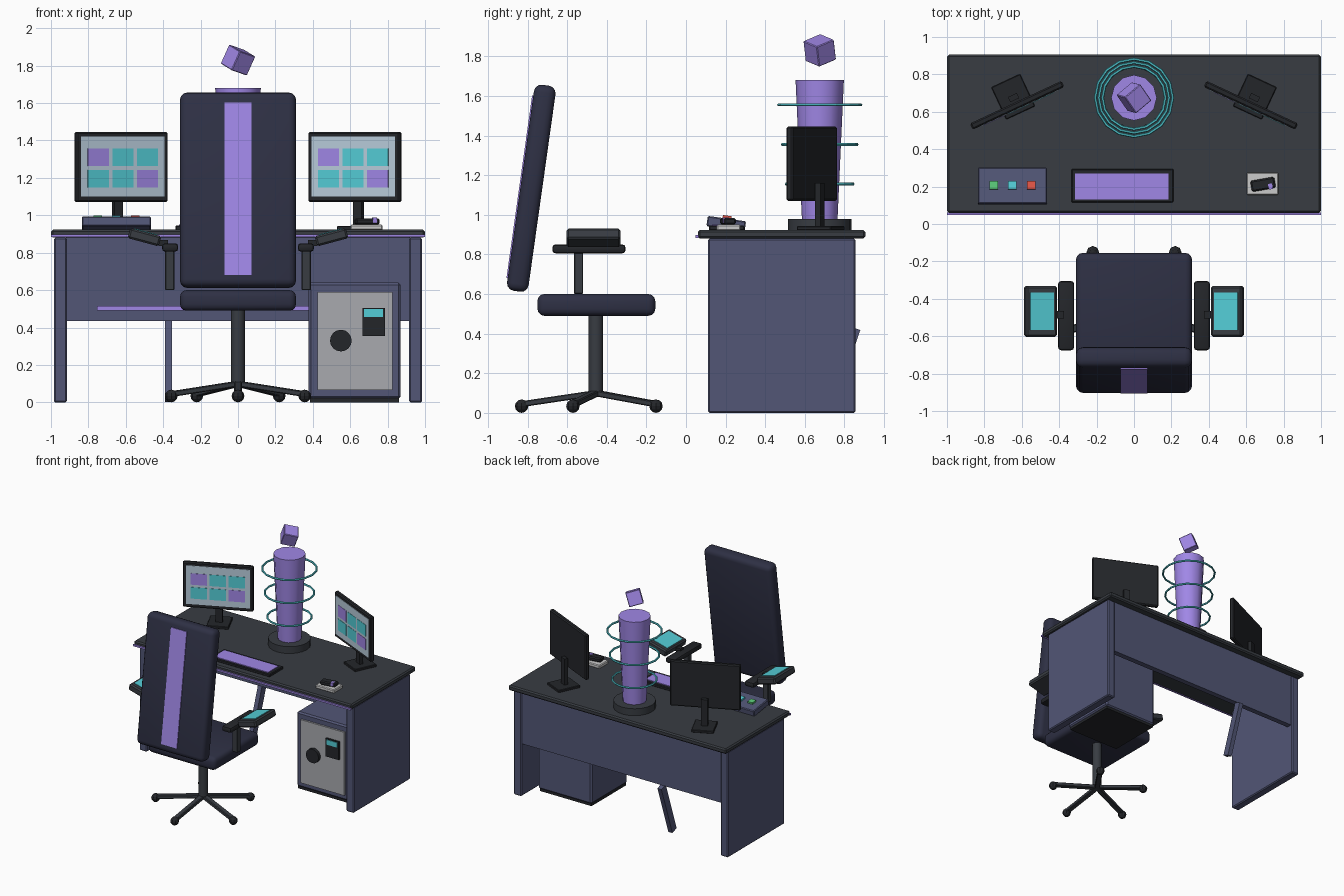
import bpy, bmesh
from math import radians, sin, cos, pi
from mathutils import Matrix, Vector, Euler

if "Cube" in bpy.data.objects:
    bpy.data.objects.remove(bpy.data.objects["Cube"])


def material(name, r, g, b):
    m = bpy.data.materials.new(name)
    lin = [(c / 255 / 12.92 if c < 11 else ((c / 255 + 0.055) / 1.055) ** 2.4) for c in (r, g, b)]
    m.diffuse_color = (*lin, 1)
    m.use_nodes = True
    m.node_tree.nodes["Principled BSDF"].inputs["Base Color"].default_value = m.diffuse_color
    return m


NAVY = material("navy", 46, 48, 68)
SLATE = material("slate", 82, 86, 118)
DARK = material("dark", 56, 60, 66)
BLACK = material("black", 36, 38, 42)
PURPLE = material("purple", 160, 135, 230)
TEAL = material("teal", 84, 205, 215)
GLASS = material("glass", 185, 205, 220)
STEEL = material("steel", 168, 170, 175)
WHITE = material("white", 225, 225, 225)
GREEN = material("green", 90, 200, 120)
RED = material("red", 225, 85, 70)


def finish(bm, name, mat, world, smooth=False):
    me = bpy.data.meshes.new(name)
    bm.to_mesh(me)
    bm.free()
    me.materials.append(mat)
    ob = bpy.data.objects.new(name, me)
    bpy.context.collection.objects.link(ob)
    ob.matrix_world = world
    if smooth:
        bpy.ops.object.select_all(action='DESELECT')
        ob.select_set(True)
        bpy.context.view_layer.objects.active = ob
        bpy.ops.object.shade_smooth_by_angle(angle=radians(40))
    return ob


def place(loc, rot, parent):
    return parent @ Matrix.Translation(loc) @ Euler([radians(a) for a in rot]).to_matrix().to_4x4()


def box(name, loc, size, mat, bevel=0.0, seg=1, rot=(0, 0, 0), parent=Matrix(), smooth=False):
    bm = bmesh.new()
    bmesh.ops.create_cube(bm, size=1)
    bmesh.ops.scale(bm, vec=size, verts=bm.verts)
    if bevel:
        bmesh.ops.bevel(bm, geom=bm.edges[:], offset=bevel, segments=seg, profile=0.5, affect='EDGES')
    return finish(bm, name, mat, place(loc, rot, parent), smooth)


def span(name, lo, hi, mat, **kw):
    lo, hi = Vector(lo), Vector(hi)
    return box(name, (lo + hi) / 2, hi - lo, mat, **kw)


def cone(name, loc, r1, r2, depth, mat, n=16, rot=(0, 0, 0), smooth=True):
    bm = bmesh.new()
    bmesh.ops.create_cone(bm, cap_ends=True, segments=n, radius1=r1, radius2=r2, depth=depth)
    return finish(bm, name, mat, place(loc, rot, Matrix()), smooth)


# desk
span("desk_top", (-1, 0.06, 0.88), (1, 0.905, 0.923), DARK, bevel=0.01)
span("desk_edge_trim", (-1, 0.048, 0.883), (1, 0.062, 0.897), PURPLE)
for s, side in ((-1, "left"), (1, "right")):
    box(f"{side}_side_panel", (0.95 * s, 0.483, 0.44), (0.07, 0.745, 0.88), SLATE, bevel=0.008)
span("modesty_panel", (-0.92, 0.80, 0.435), (0.92, 0.845, 0.88), SLATE)
span("panel_light_strip", (-0.755, 0.788, 0.49), (0.755, 0.802, 0.515), PURPLE)
box("desk_brace", (-0.372, 0.78, 0.22), (0.037, 0.06, 0.44), SLATE, rot=(-19, 0, 0))

# safe under the desk
span("safe_base", (0.385, 0.24, 0), (0.86, 0.69, 0.025), BLACK)
span("safe_body", (0.378, 0.23, 0.02), (0.87, 0.70, 0.64), SLATE, bevel=0.012)
span("safe_door", (0.425, 0.215, 0.065), (0.825, 0.24, 0.59), STEEL)
cone("safe_dial", (0.55, 0.203, 0.33), 0.058, 0.058, 0.03, BLACK, rot=(90, 0, 0))
span("safe_keypad", (0.665, 0.20, 0.355), (0.785, 0.22, 0.505), BLACK)
span("safe_display", (0.675, 0.195, 0.457), (0.775, 0.205, 0.498), TEAL)

# monitors turned toward the chair
for s, side in ((-1, "left"), (1, "right")):
    M = Matrix.Translation((0.625 * s, 0.635, 0)) @ Matrix.Rotation(radians(-25 * s), 4, 'Z')
    box(f"{side}_monitor_frame", (0, 0, 1.258), (0.54, 0.036, 0.375), BLACK, bevel=0.008, parent=M)
    box(f"{side}_monitor_screen", (0, -0.018, 1.26), (0.49, 0.006, 0.32), GLASS, parent=M)
    for row, z in enumerate((1.31, 1.195)):
        for col in range(3):
            tint = PURPLE if (row, col) in ((0, 0), (1, 2)) else TEAL
            box(f"{side}_screen_tile_{row}_{col}", ((col - 1) * 0.145, -0.021, z),
                (0.124, 0.005, 0.094), tint, parent=M)
    box(f"{side}_monitor_post", (0, 0.045, 1.04), (0.052, 0.03, 0.24), BLACK, parent=M)
    box(f"{side}_monitor_foot", (0, 0.05, 0.932), (0.17, 0.19, 0.022), BLACK, bevel=0.004, parent=M)

# projector with tapered beam, rings and floating cube
PX = (0, 0.675)
cone("projector_base", (*PX, 0.95), 0.16, 0.16, 0.06, DARK, n=20)
cone("projector_beam", (*PX, 1.33), 0.09, 0.122, 0.70, PURPLE, n=12)
for i, (z, r) in enumerate(((1.155, 0.168), (1.355, 0.188), (1.555, 0.207))):
    bpy.ops.mesh.primitive_torus_add(location=(*PX, z), major_radius=r, minor_radius=0.008,
                                     major_segments=16, minor_segments=6)
    ring = bpy.context.object
    ring.name = f"projector_ring_{i + 1}"
    ring.data.materials.append(TEAL)
box("floating_cube", (*PX, 1.83), (0.112,) * 3, PURPLE, bevel=0.004, rot=(20, 15, 40))

# keyboard
span("keyboard_frame", (-0.335, 0.115, 0.92), (0.21, 0.295, 0.945), BLACK, bevel=0.005)
span("keyboard_panel", (-0.315, 0.13, 0.94), (0.185, 0.27, 0.951), PURPLE)

# control box with three buttons
C = place((-0.65, 0.203, 0.955), (-8, 0, 0), Matrix())
box("control_box", (0, 0, 0), (0.37, 0.195, 0.052), SLATE, bevel=0.006, parent=C)
for i, tint in enumerate((GREEN, TEAL, RED)):
    box(f"control_button_{i + 1}", ((i - 1) * 0.1, 0, 0.031), (0.045, 0.045, 0.02), tint, parent=C)

# pad with a small handset on it
span("handset_pad", (0.602, 0.155, 0.92), (0.772, 0.275, 0.95), WHITE, bevel=0.006)
H = place((0.69, 0.212, 0.967), (0, 0, 10), Matrix())
box("handset", (0, 0, 0), (0.13, 0.06, 0.034), BLACK, bevel=0.008, parent=H)
box("handset_key", (0.037, -0.018, 0.006), (0.022, 0.03, 0.028), PURPLE, parent=H)

# chair seat and reclined back
span("chair_seat", (-0.31, -0.75, 0.49), (0.31, -0.155, 0.60), NAVY, bevel=0.035, seg=3, smooth=True)
B = place((0, -0.781, 1.134), (-8, 0, 0), Matrix())
box("chair_back", (0, 0, 0), (0.62, 0.11, 1.05), NAVY, bevel=0.038, seg=3, parent=B, smooth=True)
box("chair_back_stripe", (0, -0.055, 0), (0.145, 0.012, 0.93), PURPLE, parent=B)

# chair column and five star legs with casters
AXIS = Vector((0, -0.455, 0))
cone("chair_column", AXIS + Vector((0, 0, 0.295)), 0.037, 0.037, 0.41, DARK, n=12)
for i in range(5):
    a = -pi / 2 + i * 2 * pi / 5
    d = Vector((cos(a), sin(a), 0))
    p0, p1 = AXIS + Vector((0, 0, 0.10)), AXIS + d * 0.37 + Vector((0, 0, 0.045))
    leg = box(f"chair_leg_{i + 1}", (0, 0, 0), ((p1 - p0).length, 0.042, 0.03), DARK, bevel=0.005)
    leg.matrix_world = Matrix.Translation((p0 + p1) / 2) @ (p1 - p0).to_track_quat('X', 'Z').to_matrix().to_4x4()
    bm = bmesh.new()
    bmesh.ops.create_uvsphere(bm, u_segments=8, v_segments=6, radius=0.034)
    finish(bm, f"chair_caster_{i + 1}", BLACK, Matrix.Translation(AXIS + d * 0.375 + Vector((0, 0, 0.034))))

# armrests carrying tilted tablets
for s, side in ((-1, "left"), (1, "right")):
    box(f"{side}_arm_post", (0.365 * s, -0.542, 0.71), (0.05, 0.046, 0.22), DARK, bevel=0.004)
    box(f"{side}_arm_pad", (0.363 * s, -0.49, 0.828), (0.086, 0.37, 0.045), BLACK, bevel=0.016, seg=2, smooth=True)
    box(f"{side}_tablet_hinge", (0.40 * s, -0.485, 0.852), (0.05, 0.04, 0.03), BLACK)
    T = place((0.5 * s, -0.467, 0.883), (0, -15 * s, 0), Matrix())
    box(f"{side}_tablet", (0, 0, 0), (0.172, 0.272, 0.056), DARK, bevel=0.01, parent=T)
    box(f"{side}_tablet_screen", (0, 0, 0.028), (0.13, 0.20, 0.008), TEAL, parent=T)
